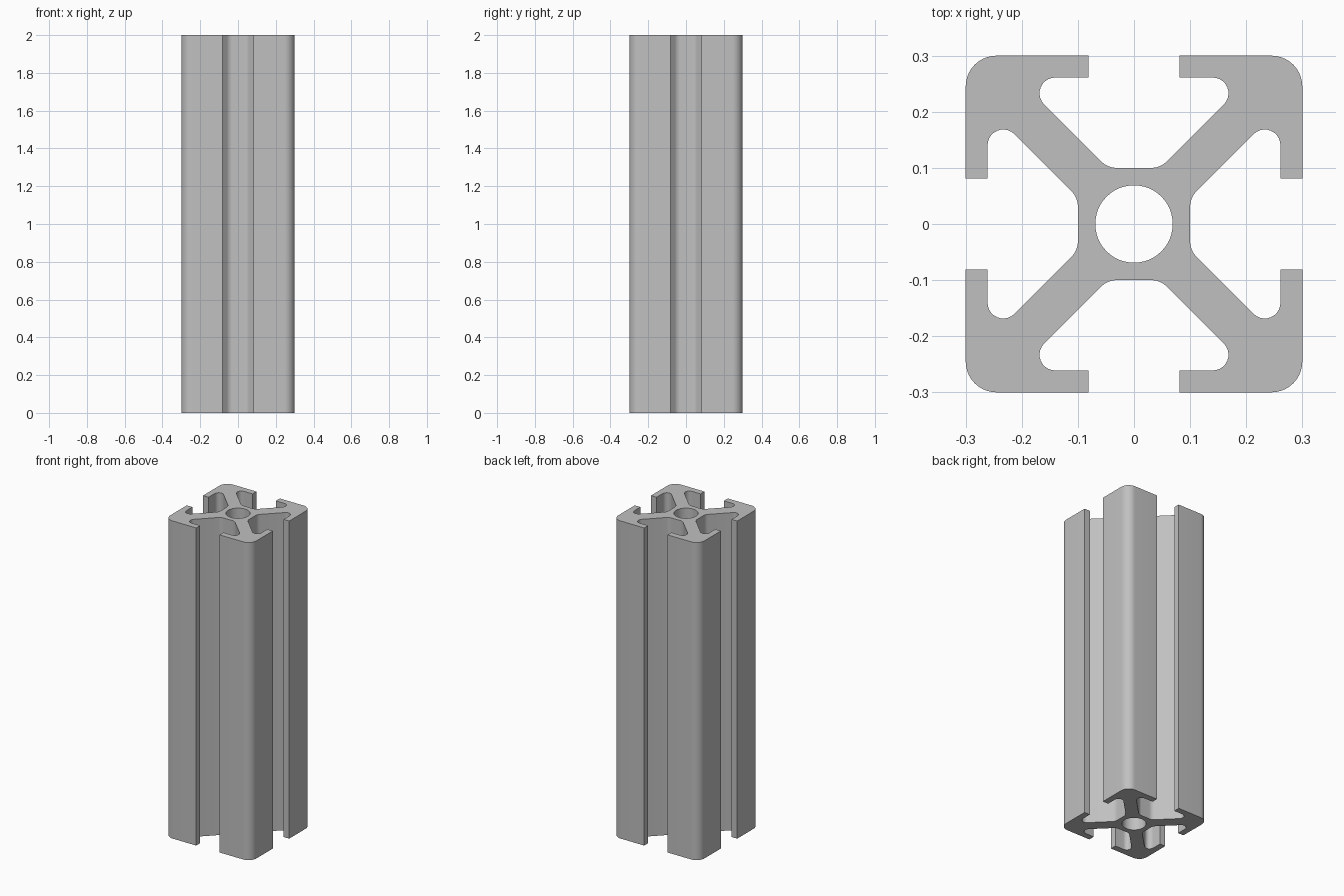
import bpy, bmesh
from math import cos, sin, pi
from mathutils import Vector

cube = bpy.data.objects.get("Cube")
if cube:
    bpy.data.objects.remove(cube, do_unlink=True)

HEIGHT = 2.0
BORE = 0.069

# One half of a quarter section: x, y, fillet radius
half = [
    (0.10, 0.047, 0.04),    # slot floor meets the diagonal web
    (0.261, 0.208, 0.028),  # rounded end of the slot pocket
    (0.261, 0.081, 0),      # inner edge of the lip
    (0.30, 0.081, 0),       # outer edge of the lip
]
quarter = half + [(0.30, 0.30, 0.055)] + [(y, x, r) for x, y, r in reversed(half)]

# Turn the quarter around the axis to get the full outline
corners = []
for turn in range(4):
    for x, y, r in quarter:
        for _ in range(turn):
            x, y = -y, x
        corners.append((Vector((x, y)), r))


def round_corners(points, steps=10):
    """Replace every corner that has a radius by an arc."""
    outline = []
    for i, (p, r) in enumerate(points):
        if not r:
            outline.append(p)
            continue
        a = (points[i - 1][0] - p).normalized()
        b = (points[(i + 1) % len(points)][0] - p).normalized()
        bisector = (a + b).normalized()
        cos_half = a.dot(bisector)
        sin_half = (1 - cos_half ** 2) ** 0.5
        centre = p + bisector * (r / sin_half)
        start = p + a * (r * cos_half / sin_half) - centre
        end = p + b * (r * cos_half / sin_half) - centre
        sweep = start.angle_signed(end)
        for k in range(steps + 1):
            t = -sweep * k / steps
            outline.append(centre + Vector((start.x * cos(t) - start.y * sin(t),
                                            start.x * sin(t) + start.y * cos(t))))
    return outline


outline = round_corners(corners)
bore = [Vector((BORE * cos(2 * pi * i / 48), BORE * sin(2 * pi * i / 48))) for i in range(48)]

# Walls of the outline and the bore, then the two end caps
bm = bmesh.new()
rims = {0: [], HEIGHT: []}
for loop in (outline, bore):
    rings = {z: [bm.verts.new((p.x, p.y, z)) for p in loop] for z in rims}
    low, high = rings[0], rings[HEIGHT]
    for i in range(len(loop)):
        j = (i + 1) % len(loop)
        bm.faces.new((low[i], low[j], high[j], high[i]))
    for z, ring in rings.items():
        rims[z] += [bm.edges.get((ring[i - 1], ring[i])) for i in range(len(ring))]
for edges in rims.values():
    bmesh.ops.triangle_fill(bm, edges=edges, use_beauty=True, normal=(0, 0, 1))
bmesh.ops.recalc_face_normals(bm, faces=bm.faces)

mesh = bpy.data.meshes.new("slotted_rail")
bm.to_mesh(mesh)
bm.free()
rail = bpy.data.objects.new("slotted_rail", mesh)
bpy.context.collection.objects.link(rail)

# Plain grey metal
grey = bpy.data.materials.new("aluminium_grey")
grey.use_nodes = True
colour = (0.53, 0.53, 0.53, 1)
grey.diffuse_color = colour
grey.node_tree.nodes["Principled BSDF"].inputs["Base Color"].default_value = colour
mesh.materials.append(grey)

# Smooth arcs, sharp edges
bpy.ops.object.select_all(action='DESELECT')
rail.select_set(True)
bpy.context.view_layer.objects.active = rail
bpy.ops.object.shade_smooth_by_angle(angle=pi / 6)
